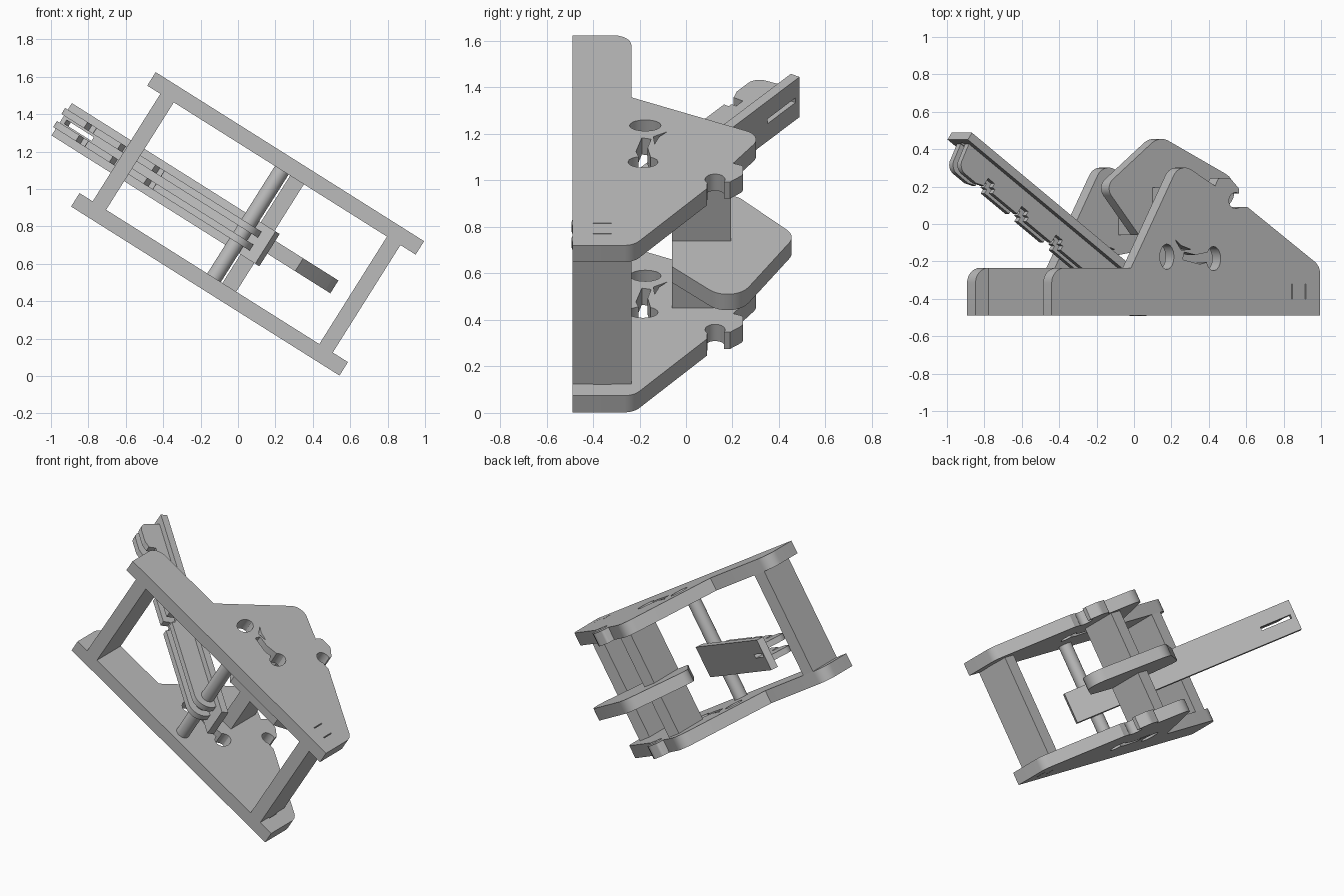
import bpy, bmesh, math
from mathutils import Matrix, Vector

if "Cube" in bpy.data.objects:
    bpy.data.objects.remove(bpy.data.objects["Cube"], do_unlink=True)

grey = bpy.data.materials.new("plain grey")
grey.use_nodes = True
COLOUR = (0.5, 0.5, 0.5, 1)
grey.diffuse_color = COLOUR
grey.node_tree.nodes["Principled BSDF"].inputs["Base Color"].default_value = COLOUR

# Frame axes: x along the plates, y to the back, z across the plates
FRAME = Matrix.Rotation(math.radians(32.2), 4, 'Y')
ARM = FRAME @ Matrix.Translation((-1.503, 0.488, 0)) @ Matrix.Rotation(math.radians(-35.2), 4, 'Z')


def arc(cx, cy, rx, ry, start, end, n=16):
    angles = [math.radians(start + (end - start) * i / n) for i in range(n + 1)]
    return [(cx + rx * math.cos(a), cy + ry * math.sin(a)) for a in angles]


def rounded(corners):
    """Outline from (x, y) or (x, y, radius) corners."""
    out = []
    for i, c in enumerate(corners):
        p = Vector(c[:2])
        if len(c) == 2:
            out.append(p)
            continue
        a = (Vector(corners[i - 1][:2]) - p).normalized()
        b = (Vector(corners[(i + 1) % len(corners)][:2]) - p).normalized()
        half = a.angle(b) / 2
        centre = p + (a + b).normalized() * c[2] / math.sin(half)
        t = c[2] / math.tan(half)
        start, end = p + a * t - centre, p + b * t - centre
        sweep = start.angle_signed(end)
        for k in range(9):
            out.append(centre + Matrix.Rotation(-sweep * k / 8, 2) @ start)
    return out


def prism(name, outline, z0, z1, matrix=FRAME, cutters=()):
    bm = bmesh.new()
    face = bm.faces.new([bm.verts.new((p[0], p[1], z0)) for p in outline])
    top = bmesh.ops.extrude_face_region(bm, geom=[face])
    bmesh.ops.translate(bm, vec=(0, 0, z1 - z0),
                        verts=[v for v in top["geom"] if isinstance(v, bmesh.types.BMVert)])
    bmesh.ops.recalc_face_normals(bm, faces=bm.faces)
    mesh = bpy.data.meshes.new(name)
    bm.to_mesh(mesh)
    bm.free()
    mesh.materials.append(grey)
    obj = bpy.data.objects.new(name, mesh)
    bpy.context.collection.objects.link(obj)
    obj.matrix_world = matrix
    for cutter in cutters:
        mod = obj.modifiers.new("cut", 'BOOLEAN')
        mod.operation = 'DIFFERENCE'
        mod.solver = 'EXACT'
        mod.object = cutter
    if not name.startswith("cutter"):
        bpy.ops.object.select_all(action='DESELECT')
        obj.select_set(True)
        bpy.context.view_layer.objects.active = obj
        for mod in list(obj.modifiers):
            bpy.ops.object.modifier_apply(modifier=mod.name)
        bpy.ops.object.shade_smooth_by_angle(angle=math.radians(30))
    return obj


def box(x0, x1, y0, y1):
    return [(x0, y0), (x1, y0), (x1, y1), (x0, y1)]


# Side plates with openings, joint slots and a round notch
FRONT, STEP = -0.488, -0.235
side = rounded([(-1.238, FRONT), (-1.238, STEP, 0.08), (-0.737, STEP), (-0.427, 0.332, 0.08),
                (-0.205, 0.203), (-0.185, 0.245, 0.02), (-0.11, 0.245, 0.04), (-0.055, 0.19)])
side += arc(-0.075, 0.125, 0.043, 0.043, 62, 310)
side += rounded([(-0.03, 0.09), (0.0, 0.09), (0.458, -0.225, 0.08), (0.458, FRONT)])[:-1]
side += [(0.458, FRONT)]
openings = [arc(-0.51, -0.175, 0.045, 0.068, 0, 337.5, 15),
            arc(-0.215, -0.185, 0.045, 0.065, 0, 337.5, 15),
            [(-0.41, -0.19), (-0.3, -0.215), (-0.24, -0.2), (-0.24, -0.15), (-0.33, -0.165), (-0.4, -0.15)],
            [(-0.46, -0.08), (-0.42, -0.14), (-0.36, -0.135), (-0.42, -0.115)],
            box(0.277, 0.283, -0.4, -0.32), box(0.362, 0.368, -0.4, -0.32)]
plate_cutters = [prism("cutter_opening", o, 0, 1.4) for o in openings]
LOW, HIGH = 0.376, 1.055
prism("right_side_plate", side, 0.291, LOW, cutters=plate_cutters)
prism("left_side_plate", side, HIGH, 1.14, cutters=plate_cutters)

# Cross boards between the plates
prism("upper_cross_board", box(-1.155, -1.07, FRONT, STEP), LOW, HIGH)
prism("lower_cross_board", box(0.277, 0.362, FRONT, STEP), LOW, HIGH)
prism("middle_cross_board", box(-0.335, -0.248, -0.06, 0.194), LOW, HIGH)

# Central stop plate around the middle board
stop = rounded([(-0.04, -0.06), (-0.42, -0.06), (-0.635, 0.2, 0.06), (-0.29, 0.472, 0.1),
                (0.263, 0.202, 0.1)])
prism("stop_plate", stop, 0.637, 0.718)

# Pivot rod
prism("pivot_rod", arc(-0.388, -0.4, 0.043, 0.043, 0, 348.75, 31), LOW, HIGH)

# Throwing arm: slotted back board and two notched rails
slot = prism("cutter_slot", box(0.03, 0.24, -0.2, 0.2), 0.646, 0.67, ARM)
prism("arm_board", box(0, 1.575, -0.045, 0), 0.557, 0.761, ARM, [slot])

rail = [(0.04, -0.045)] + rounded([(0.04, -0.1), (0.07, -0.19, 0.06), (0.2, -0.19, 0.02), (0.24, -0.175)])[1:]
for d in (0.27, 0.53, 0.795):
    rail += [(d - 0.025, -0.175), (d - 0.025, -0.125), (d + 0.025, -0.125), (d + 0.025, -0.15),
             (d + 0.045, -0.15), (d + 0.045, -0.175)]
rail += arc(1.426, -0.09, 0.085, 0.085, -90, 32, 12) + [(1.498, -0.045)]
for name, z in (("right_rail", 0.6), ("left_rail", 0.682)):
    prism("arm_" + name, rail, z, z + 0.038, ARM)

# Remove helpers after cutting
for cutter in plate_cutters + [slot]:
    bpy.data.objects.remove(cutter, do_unlink=True)
